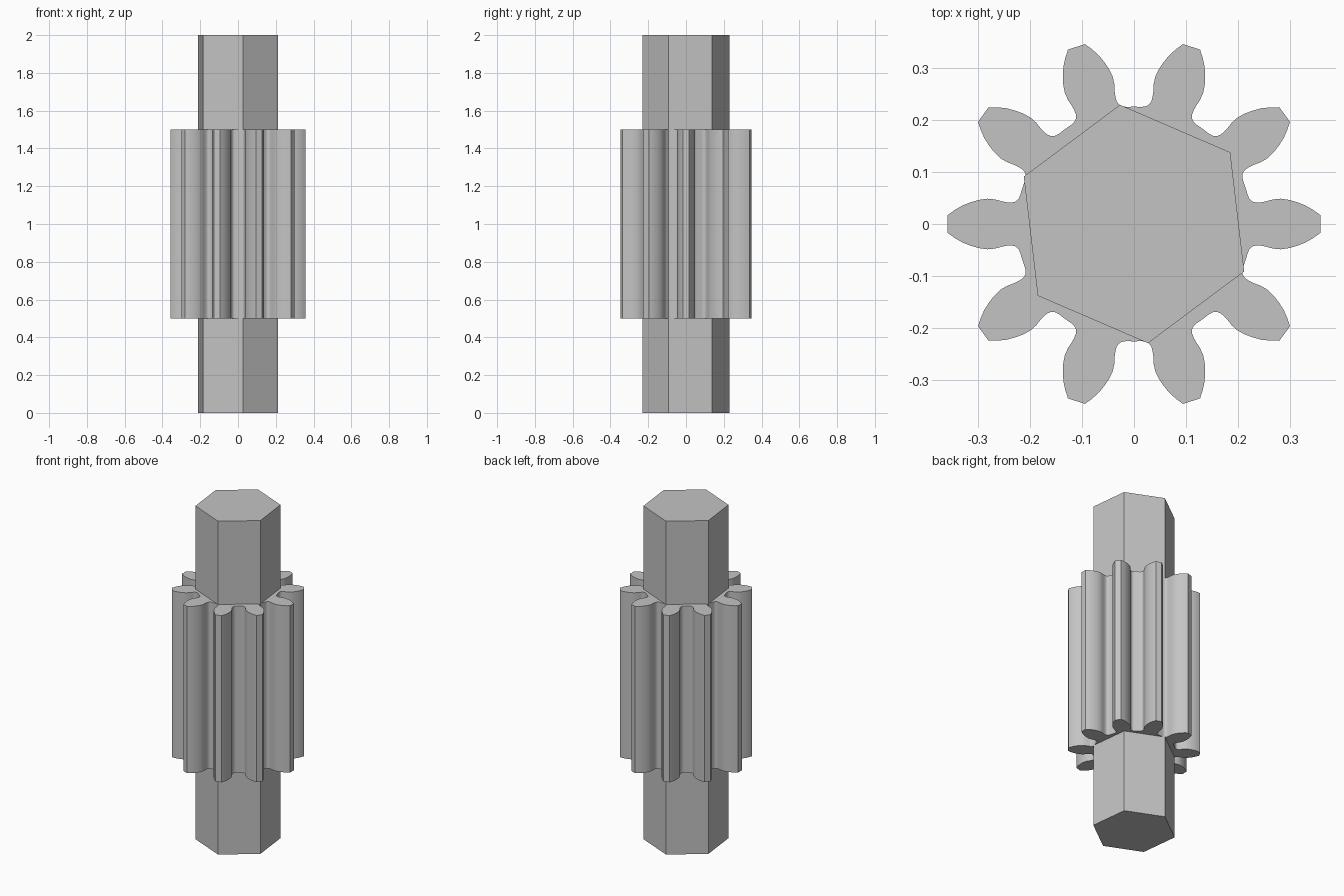
import bpy, bmesh
from math import radians, cos, sin
from mathutils import Matrix, Vector

default = bpy.data.objects.get("Cube")
if default:
    bpy.data.objects.remove(default, do_unlink=True)

# Single plain grey material
GREY = (0.55, 0.55, 0.55, 1.0)
metal = bpy.data.materials.new("plain grey")
metal.use_nodes = True
metal.diffuse_color = GREY
metal.node_tree.nodes["Principled BSDF"].inputs["Base Color"].default_value = GREY


def prism(name, outline, bottom, top, smooth_angle):
    """Extrude a closed counter-clockwise outline from bottom to top."""
    bm = bmesh.new()
    base = bm.faces.new([bm.verts.new((p.x, p.y, bottom)) for p in outline])
    result = bmesh.ops.extrude_face_region(bm, geom=[base], use_keep_orig=True)
    raised = [g for g in result["geom"] if isinstance(g, bmesh.types.BMVert)]
    bmesh.ops.translate(bm, verts=raised, vec=(0, 0, top - bottom))
    bmesh.ops.recalc_face_normals(bm, faces=bm.faces)
    mesh = bpy.data.meshes.new(name)
    bm.to_mesh(mesh)
    bm.free()
    mesh.materials.append(metal)
    obj = bpy.data.objects.new(name, mesh)
    bpy.context.collection.objects.link(obj)
    bpy.ops.object.select_all(action="DESELECT")
    bpy.context.view_layer.objects.active = obj
    obj.select_set(True)
    if smooth_angle:
        bpy.ops.object.shade_smooth_by_angle(angle=radians(smooth_angle))
    return obj


# Hexagonal shaft, turned slightly relative to the teeth
SHAFT_RADIUS = 0.231
hexagon = [Vector((cos(a), sin(a))) * SHAFT_RADIUS
           for a in (radians(36.7 + 60 * k) for k in range(6))]
prism("hexagonal_shaft", hexagon, 0, 2, 0)

# Half of one tooth, from the root fillet to the flat tip
flank = [(0.2215, 0.050), (0.224, 0.0465), (0.228, 0.0432), (0.235, 0.0413),
         (0.243, 0.0415), (0.254, 0.0435), (0.267, 0.0472), (0.282, 0.0487),
         (0.298, 0.0465), (0.314, 0.042), (0.330, 0.0357), (0.345, 0.027),
         (0.3585, 0.0172)]
root = [(0.2165, 0.064), (0.2185, 0.057)]
half = root + flank
tooth = [Vector((x, -y)) for x, y in half] + [Vector((x, y)) for x, y in reversed(half)]

# Ten teeth around the axis
TEETH = 10
outline = []
for k in range(TEETH):
    turn = Matrix.Rotation(radians(360 / TEETH * k), 2)
    outline += [turn @ p for p in tooth]
prism("pinion_gear", outline, 0.5, 1.5, 30)
